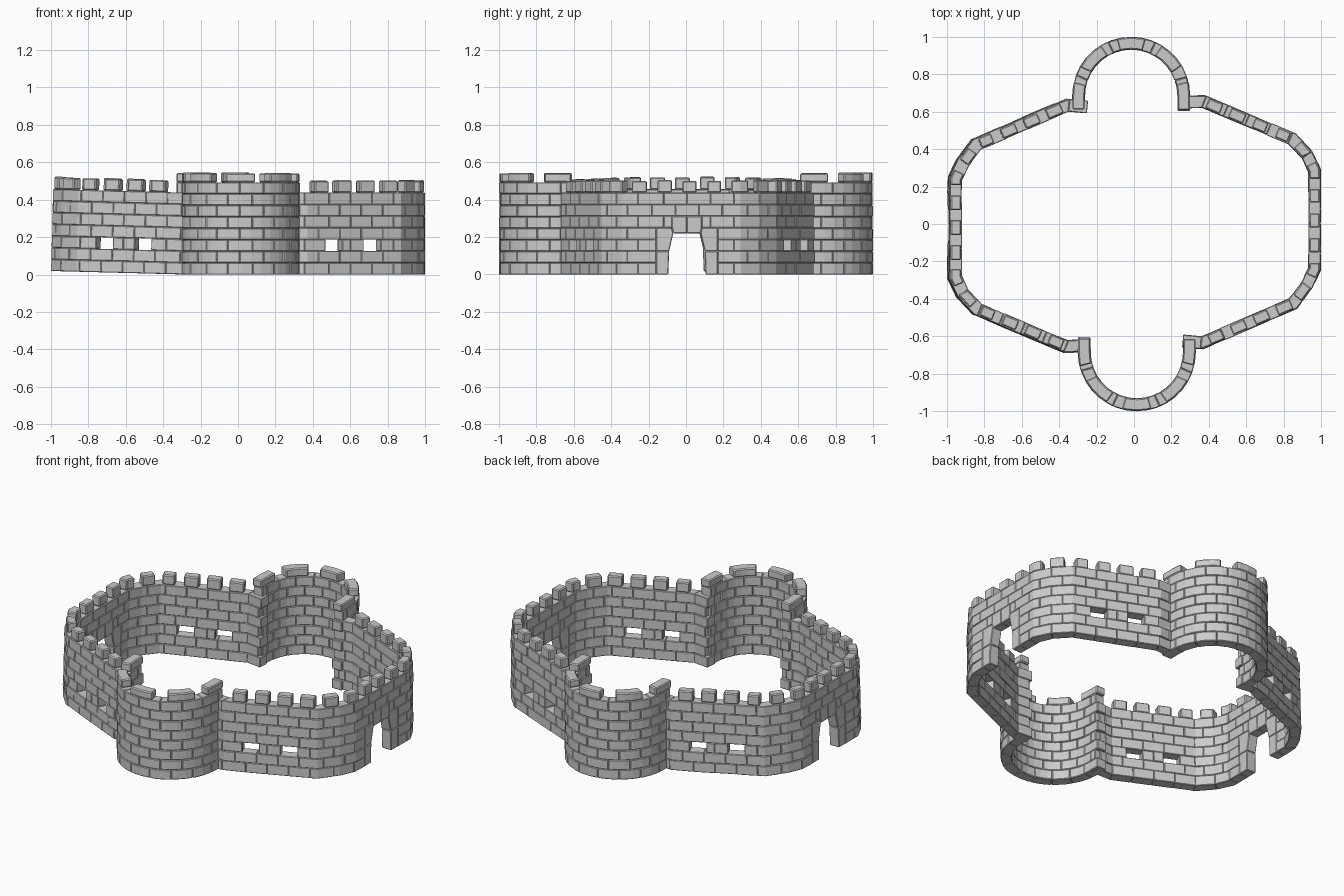
import bpy, bmesh, math, random
from mathutils import Vector, Matrix

if "Cube" in bpy.data.objects:
    bpy.data.objects.remove(bpy.data.objects["Cube"])

random.seed(4)
COURSE = 0.0625
HALF = 0.033      # half the wall thickness


class Path:
    """Polyline with mitred offsets, measured by distance along it."""
    def __init__(self, pts):
        self.p = [Vector(q) for q in pts]
        self.s = [0.0]
        for a, b in zip(self.p, self.p[1:]):
            self.s.append(self.s[-1] + (b - a).length)
        self.length = self.s[-1]

    def normal(self, i):
        d = (self.p[i + 1] - self.p[i]).normalized()
        return Vector((-d.y, d.x))

    def at(self, s):
        n = len(self.p) - 1
        for i in range(1, n):                     # bisector at a bend
            if abs(self.s[i] - s) < 1e-6:
                a, b = self.normal(i - 1), self.normal(i)
                m = (a + b).normalized()
                return self.p[i], m / m.dot(a)
        i = max([k for k in range(n) if self.s[k] <= s] or [0])
        d = (self.p[i + 1] - self.p[i]).normalized()
        return self.p[i] + d * (s - self.s[i]), self.normal(i)

    def s_on(self, seg, axis, value):
        a, b = self.p[seg], self.p[seg + 1]
        return self.s[seg] + (value - a[axis]) / (b[axis] - a[axis]) * (b - a).length


def loft(bm, rings):
    rows = [[bm.verts.new(v) for v in r] for r in rings]
    n = len(rows[0])
    for a, b in zip(rows, rows[1:]):
        for k in range(n):
            bm.faces.new((a[k], a[(k + 1) % n], b[(k + 1) % n], b[k]))
    bm.faces.new(rows[0][::-1])
    bm.faces.new(rows[-1])


def brick(bm, path, s0, s1, z0, z1, half):
    stops = [s0] + [s for s in path.s[1:-1] if s0 + 0.008 < s < s1 - 0.008] + [s1]
    rings = []
    for s in stops:
        p, n = path.at(s)
        a, b = p + n * half, p - n * half
        rings.append([(a.x, a.y, z0), (b.x, b.y, z0), (b.x, b.y, z1), (a.x, a.y, z1)])
    loft(bm, rings)


def course(bm, path, row, h, length, gaps):
    """One running-bond row of bricks that leaves the gaps open."""
    start = 0.018 if row % 2 else 0.0
    end = path.length - start
    spans = []
    for g0, g1 in sorted(gaps):
        spans.append((start, g0))
        start = g1
    spans.append((start, end))
    offset = length / 2 if row % 2 else 0.0
    for a, b in spans:
        cuts = [offset + k * length for k in range(int(path.length / length) + 1)]
        cuts = [a] + [c for c in cuts if a + 0.035 < c < b - 0.035] + [b]
        for c0, c1 in zip(cuts, cuts[1:]):
            brick(bm, path, c0, c1, row * h, (row + 1) * h, HALF + random.uniform(-0.002, 0.002))


def merlons(bm, path, centres, width, z, height, half):
    for c in centres:
        w = width / 2 + random.uniform(-0.004, 0.004)
        brick(bm, path, max(c - w, 0), min(c + w, path.length), z,
              z + height + random.uniform(-0.003, 0.003), half)


def finish(bm, name, bevel, matrix):
    bmesh.ops.recalc_face_normals(bm, faces=bm.faces)
    bm.transform(matrix)
    me = bpy.data.meshes.new(name)
    bm.to_mesh(me)
    bm.free()
    ob = bpy.data.objects.new(name, me)
    bpy.context.collection.objects.link(ob)
    mod = ob.modifiers.new("chamfer", 'BEVEL')
    mod.width, mod.segments = bevel, 1
    mod.limit_method, mod.angle_limit = 'ANGLE', math.radians(40)


wall = Path([(0.25, 0.65), (0.37, 0.655), (0.845, 0.455), (0.925, 0.37), (0.965, 0.285),
             (0.965, -0.24), (0.925, -0.325), (0.85, -0.425), (0.365, -0.635), (0.26, -0.625)])
windows = [(wall.s_on(1, 0, x - 0.045), wall.s_on(1, 0, x + 0.045)) for x in (0.5, 0.705)]
windows += [(wall.s_on(7, 0, x + 0.045), wall.s_on(7, 0, x - 0.045)) for x in (0.5, 0.705)]
gate_s = wall.s_on(4, 1, 0.005)

# tower plan: half circle with short straight ends
R = 0.281
tower = Path([(0.015 - R, -0.605)]
             + [(0.015 - R * math.cos(math.pi * k / 18), -0.685 - R * math.sin(math.pi * k / 18))
                for k in range(19)]
             + [(0.015 + R, -0.605)])

HALF_TURN = Matrix.Rotation(math.pi, 4, 'Z')
# the left wall leans in slightly
pivot = Matrix.Translation((-0.28, 0, 0))
LEAN = pivot @ Matrix.Rotation(math.radians(1.5), 4, 'Y') @ pivot.inverted()

for side, m in (("right", Matrix.Identity(4)), ("left", LEAN @ HALF_TURN)):
    # curtain wall with window slots and gate opening
    bm = bmesh.new()
    for row in range(7):
        gaps = list(windows) if row == 2 else []
        if row < 5:
            g = 0.08 if row == 4 else 0.165
            gaps.append((gate_s - g, gate_s + g))
        course(bm, wall, row, COURSE, 0.125, gaps)
    finish(bm, side + "_wall", 0.004, m)

    # wall battlements
    bm = bmesh.new()
    n = 15
    centres = [0.185 + k * (wall.length - 0.37) / (n - 1) for k in range(n)]
    merlons(bm, wall, centres, 0.08, 7 * COURSE, 0.065, 0.028)
    finish(bm, side + "_wall_battlements", 0.006, m)

    # gate surround: jambs, sloping shoulders and lintel stones
    bm = bmesh.new()
    stones = [[(0.1, 0), (0.165, 0), (0.165, 0.125), (0.095, 0.125)],
              [(0.095, 0.125), (0.165, 0.125), (0.165, 0.25), (0.08, 0.25), (0.073, 0.22)],
              [(0, 0.22), (0.073, 0.22), (0.08, 0.25), (0.08, 0.3125), (0, 0.3125)]]
    for sx in (1, -1):
        for st in stones:
            loft(bm, [[(x, 0.005 + sx * y, z) for y, z in st] for x in (0.965 - HALF, 0.965 + HALF)])
    finish(bm, side + "_gate_surround", 0.004, m)

for side, m in (("front", Matrix.Identity(4)), ("back", HALF_TURN)):
    # half-round tower
    bm = bmesh.new()
    for row in range(8):
        course(bm, tower, row, 0.0616, 0.115, [])
    finish(bm, side + "_tower", 0.004, m)

    # tower battlements
    bm = bmesh.new()
    mid = tower.length / 2
    merlons(bm, tower, [mid + k * 0.222 for k in range(-2, 3)], 0.142, 8 * 0.0616, 0.05, 0.032)
    finish(bm, side + "_tower_battlements", 0.006, m)
